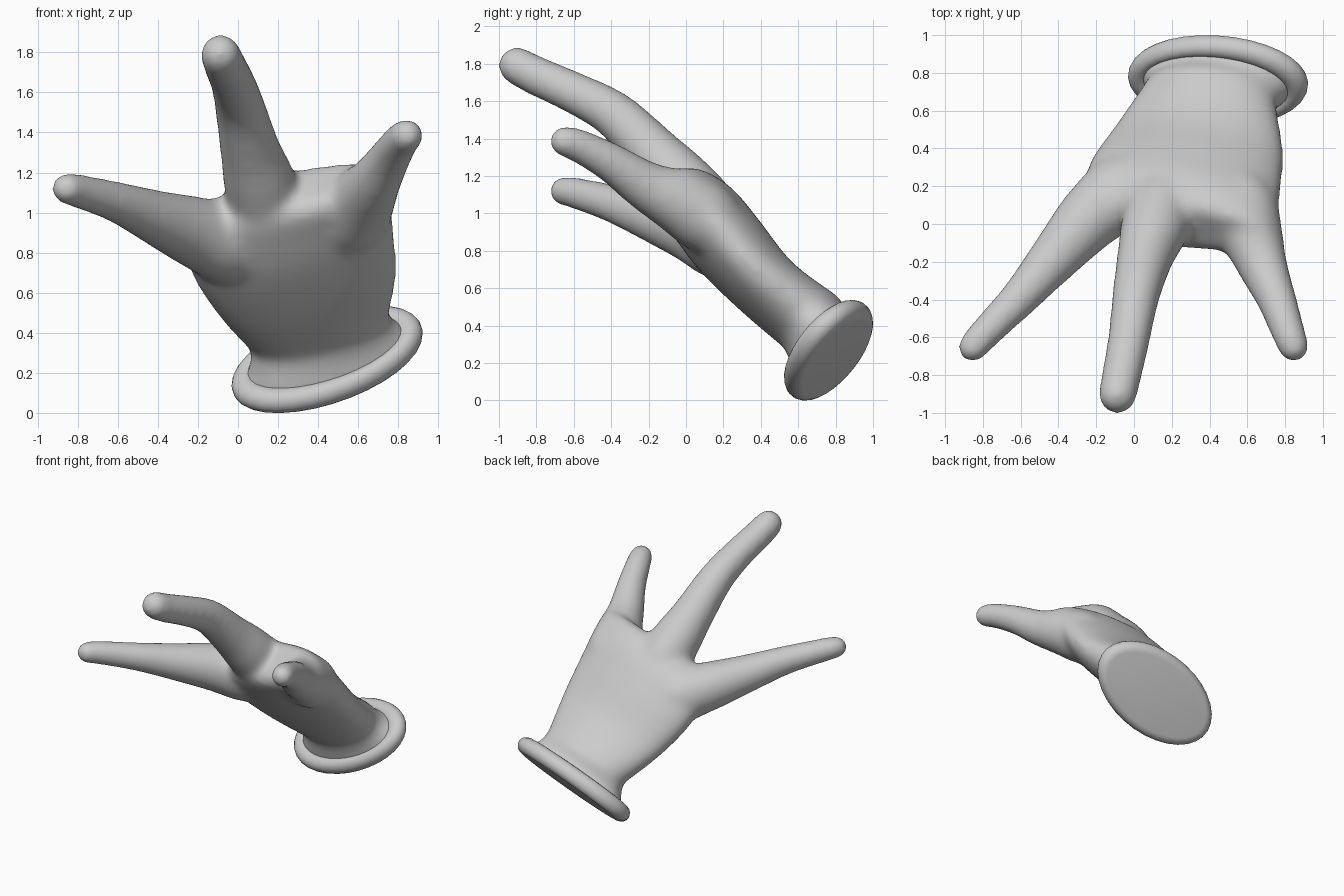
import bpy, bmesh, math
from mathutils import Vector as V

if "Cube" in bpy.data.objects:
    bpy.data.objects.remove(bpy.data.objects["Cube"])

N = 32


def loft(bm, rings):
    """Closed skin through rings of (centre, u, w, half width, half depth)."""
    rows = []
    for c, u, w, a, b in rings:
        rows.append([bm.verts.new(c + u * a * math.cos(2 * math.pi * i / N)
                                  + w * b * math.sin(2 * math.pi * i / N)) for i in range(N)])
    for p, q in zip(rows, rows[1:]):
        for i in range(N):
            j = (i + 1) % N
            bm.faces.new((p[i], p[j], q[j], q[i]))
    bm.faces.new(rows[0][::-1])
    bm.faces.new(rows[-1])


def spline(keys, steps=6):
    """Catmull-Rom through equal-length tuples."""
    out = []
    k = [keys[0]] + keys + [keys[-1]]
    for i in range(1, len(k) - 2):
        for s in range(steps):
            t = s / steps
            out.append([0.5 * (2 * b + (c - a) * t + (2 * a - 5 * b + 4 * c - d) * t * t
                               + (3 * b - a - 3 * c + d) * t ** 3)
                        for a, b, c, d in zip(k[i - 1], k[i], k[i + 1], k[i + 2])])
    out.append(list(keys[-1]))
    return out


def finger(bm, keys):
    pts = spline(keys)
    rings = []
    for i, p in enumerate(pts):
        d = (V(pts[min(i + 1, len(pts) - 1)][:3]) - V(pts[max(i - 1, 0)][:3])).normalized()
        u = d.cross(V((0, 0, 1))).normalized()
        rings.append((V(p[:3]), u, u.cross(d), p[3], p[3]))
    # rounded tip
    c, u, w, r, _ = rings[-1]
    for t in range(1, 9):
        f = math.radians(t * 10.5)
        rings.append((c + d * r * math.sin(f), u, w, r * math.cos(f), r * math.cos(f)))
    loft(bm, rings)


def finish(bm, name):
    bmesh.ops.recalc_face_normals(bm, faces=bm.faces)
    me = bpy.data.meshes.new(name)
    bm.to_mesh(me)
    bm.free()
    ob = bpy.data.objects.new(name, me)
    bpy.context.collection.objects.link(ob)
    return ob


# cuff frame: centre, long and short directions, axis
C = V((.445, .762, .268))
U = V((.967, -.14, .215))
WC = V((.25, .675, .737))
D = U.cross(WC).normalized()

# palm: oval sections from wrist to knuckles, flared into the cuff
bm = bmesh.new()
W = V((0, .75, .66)).normalized()
palm = [(.405, .68, .41, .36, .20), (.345, .44, .60, .465, .188),
        (.27, .24, .82, .525, .208), (.25, .11, .98, .525, .205), (.27, .0, 1.09, .48, .17),
        (.30, -.025, 1.13, .40, .11)]
flare = [(C - D * .025, U, WC, .425, .245), (C + D * .035, U, WC, .415, .237),
         (C + D * .07, U, WC, .38, .21)]
loft(bm, flare + [(V(p[:3]), U, W, p[3], p[4]) for p in spline(palm)])

# thumb, middle finger, outer finger: (x, y, z, radius)
finger(bm, [(.14, .29, .76, .12), (-.04, .19, .835, .195), (-.22, .045, .905, .178),
            (-.40, -.155, .972, .141), (-.60, -.385, 1.05, .106), (-.80, -.59, 1.108, .088),
            (-.855, -.655, 1.12, .082)])
finger(bm, [(.21, .30, .82, .11), (.15, .11, 1.0, .185), (.105, -.03, 1.16, .18),
            (.06, -.17, 1.315, .152), (.01, -.38, 1.525, .128), (-.025, -.6, 1.645, .114),
            (-.065, -.8, 1.735, .108), (-.087, -.905, 1.79, .104)])
finger(bm, [(.48, .30, .80, .11), (.56, .11, .97, .19), (.62, -.05, 1.065, .17),
            (.68, -.22, 1.15, .135), (.755, -.4, 1.27, .108), (.815, -.57, 1.36, .093),
            (.845, -.65, 1.385, .086)])
hand = finish(bm, "hand")

# fuse the parts into one smooth skin
m = hand.modifiers.new("fuse", 'REMESH')
m.mode = 'VOXEL'
m.voxel_size = .018
m.use_smooth_shade = True
m = hand.modifiers.new("soften", 'SMOOTH')
m.factor = .5
m.iterations = 42

# cuff: rolled oval rim with a flat closed end
bm = bmesh.new()
R = .062
rings = []
for t in range(-90, 163, 18):
    f = math.radians(t)
    e, h = R * math.cos(f), R * math.sin(f)
    rings.append((C + D * h, U, WC, .423 + e, .25 + e))
loft(bm, rings)
cuff = finish(bm, "cuff")

for ob in (hand, cuff):
    bpy.ops.object.select_all(action='DESELECT')
    ob.select_set(True)
    bpy.context.view_layer.objects.active = ob
    if ob is cuff:
        bpy.ops.object.shade_smooth_by_angle(angle=math.radians(40))
    else:
        bpy.ops.object.shade_smooth()
